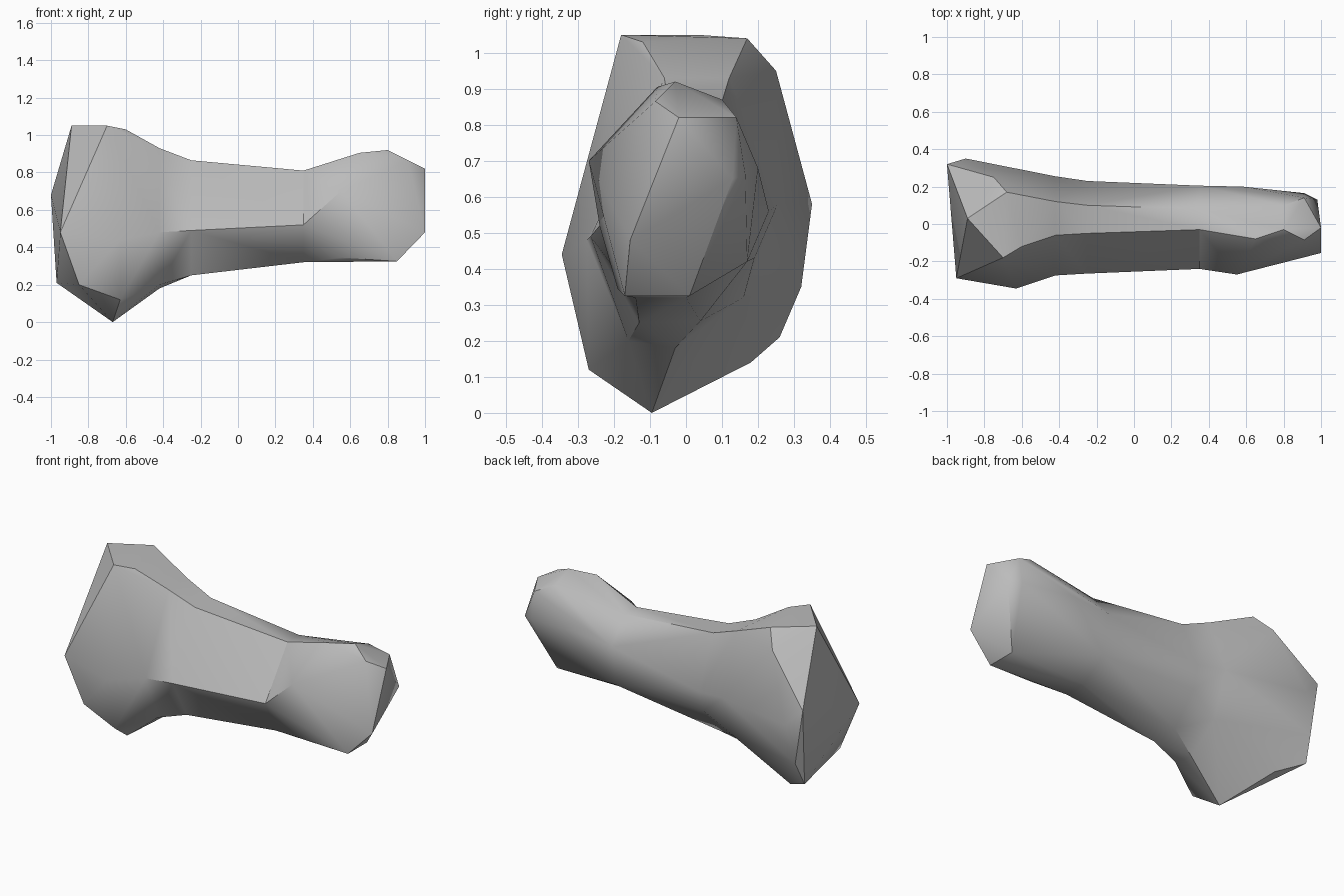
import bpy
import bmesh
import math

cube = bpy.data.objects.get("Cube")
if cube:
    bpy.data.objects.remove(cube, do_unlink=True)


def material(name, colour):
    mat = bpy.data.materials.new(name)
    mat.use_nodes = True
    mat.diffuse_color = colour
    mat.node_tree.nodes["Principled BSDF"].inputs["Base Color"].default_value = colour
    return mat


def ring(x, section):
    """Place a flat (y, z) section of the shaft at x."""
    return [(x, y, z) for y, z in section]


def add_hull(bm, points, open_ends):
    """Wrap a part in its convex hull, leaving it open where it meets the next part."""
    part = bmesh.new()
    for p in points:
        part.verts.new(p)
    hull = bmesh.ops.convex_hull(part, input=part.verts[:])
    spare = [v for v in set(hull["geom_interior"] + hull["geom_unused"])
             if isinstance(v, bmesh.types.BMVert)]
    bmesh.ops.delete(part, geom=spare, context='VERTS')
    caps = [f for f in part.faces
            if any(all(abs(v.co.x - x) < 1e-4 for v in f.verts) for x in open_ends)]
    bmesh.ops.delete(part, geom=caps, context='FACES')
    mesh = bpy.data.meshes.new("part")
    part.to_mesh(mesh)
    part.free()
    bm.from_mesh(mesh)
    bpy.data.meshes.remove(mesh)


# Large end: sloping top, tall end face, pointed foot
large_end = [
    (-.89, .03, 1.05), (-.70, -.18, 1.05), (-.68, .17, 1.04), (-.60, -.12, 1.03),
    (-.75, .25, .95), (-1, .32, .68), (-.90, .35, .58), (-.95, .32, .35),
    (-.97, .26, .21), (-.82, .18, .14), (-.67, -.095, 0), (-.63, -.27, .12),
    (-.85, -.25, .20), (-.95, -.29, .48), (-.63, -.345, .44),
]

# Shaft sections, each running top, back, bottom, front
neck_x, waist_x, wrist_x = -.42, -.25, .35
neck = ring(neck_x, [(-.06, .93), (.12, .93), (.255, .58), (.16, .32),
                     (-.03, .18), (-.16, .20), (-.275, .48)])
waist = ring(waist_x, [(-.05, .865), (.10, .865), (.23, .56), (.19, .43),
                       (.04, .255), (-.13, .25), (-.265, .49)])
wrist = ring(wrist_x, [(-.03, .81), (.08, .81), (.205, .66), (.17, .42),
                       (0, .32), (-.14, .32), (-.24, .52)])

# Small end: rounded knob with a slanted end face
small_end = [
    (.55, -.27, .70), (.65, -.08, .905), (.80, -.03, .92), (.91, -.085, .865),
    (.80, .10, .87), (1, -.02, .82), (.91, .14, .82), (.98, .13, .65),
    (.91, .165, .66), (.58, .20, .68), (1, -.155, .48), (.85, .01, .325),
    (.85, -.17, .325), (.55, -.19, .345),
]

# Join the parts along their shared sections
bm = bmesh.new()
add_hull(bm, large_end + neck, [neck_x])
add_hull(bm, neck + waist, [neck_x, waist_x])
add_hull(bm, waist + wrist, [waist_x, wrist_x])
add_hull(bm, wrist + small_end, [wrist_x])
bmesh.ops.remove_doubles(bm, verts=bm.verts[:], dist=1e-4)
bmesh.ops.recalc_face_normals(bm, faces=bm.faces[:])

mesh = bpy.data.meshes.new("stone_body")
bm.to_mesh(mesh)
bm.free()
mesh.materials.append(material("stone_grey", (.5, .5, .5, 1)))
body = bpy.data.objects.new("stone_body", mesh)
bpy.context.collection.objects.link(body)

# Soft facets with crisp main edges
bpy.ops.object.select_all(action='DESELECT')
body.select_set(True)
bpy.context.view_layer.objects.active = body
bpy.ops.object.shade_smooth_by_angle(angle=math.radians(35))
